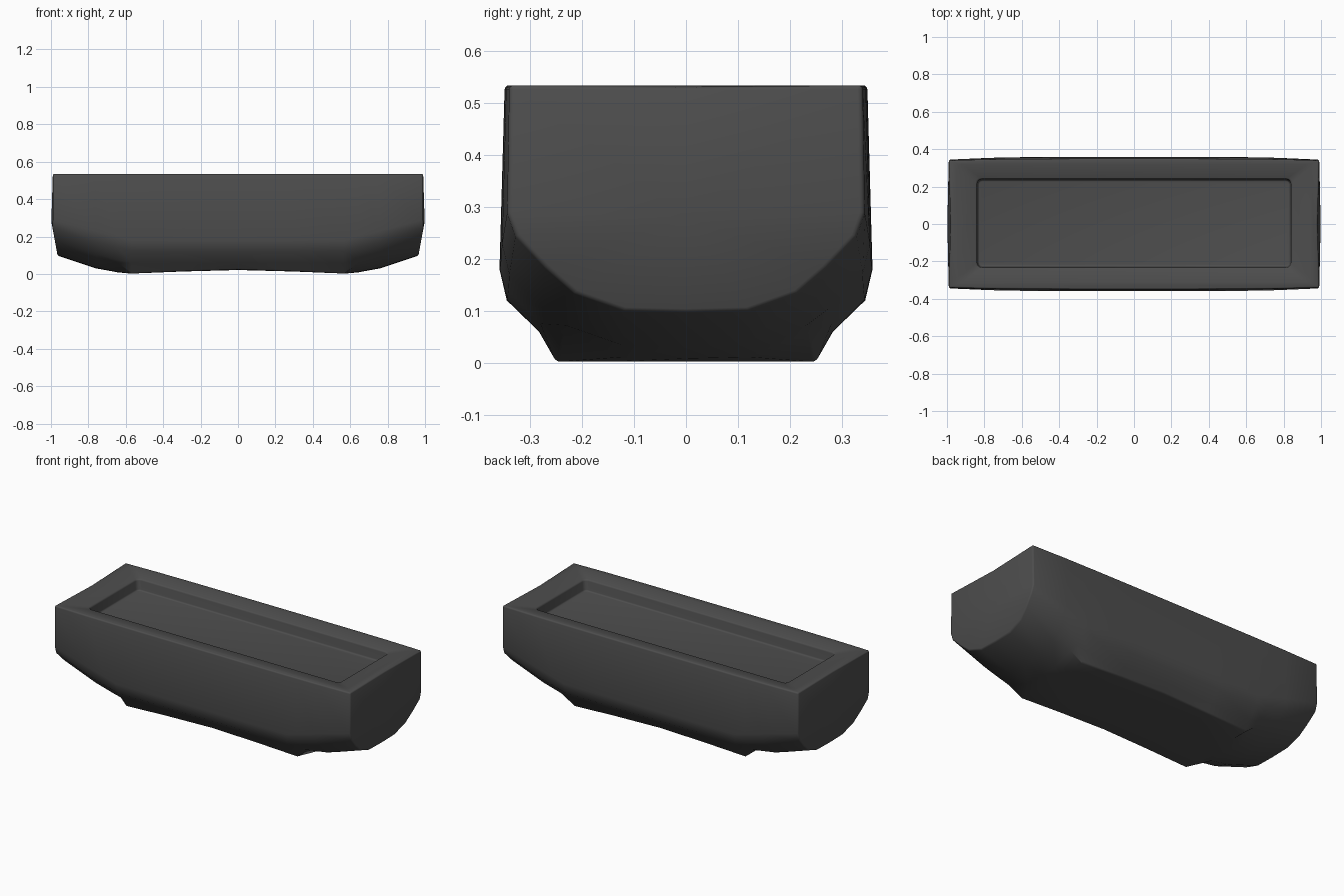
import bpy, bmesh, math

cube = bpy.data.objects.get("Cube")
if cube:
    bpy.data.objects.remove(cube, do_unlink=True)

stone = bpy.data.materials.new("dark grey stone")
stone.use_nodes = True
stone.diffuse_color = (0.075, 0.075, 0.075, 1)
bsdf = stone.node_tree.nodes["Principled BSDF"]
bsdf.inputs["Base Color"].default_value = stone.diffuse_color
bsdf.inputs["Roughness"].default_value = 0.9

TOP = 0.534


def add_object(name, bm):
    bmesh.ops.recalc_face_normals(bm, faces=bm.faces)
    mesh = bpy.data.meshes.new(name)
    bm.to_mesh(mesh)
    bm.free()
    mesh.materials.append(stone)
    obj = bpy.data.objects.new(name, mesh)
    bpy.context.collection.objects.link(obj)
    return obj


# Half cross-sections: x, then (y, z) from the underside centre up to the rim
stations = [
    (0.00, [(0, .021), (.15, .021), (.250, .023), (.283, .060), (.345, .120), (.359, .18), (.349, TOP)]),
    (0.30, [(0, .013), (.15, .013), (.250, .014), (.283, .060), (.345, .120), (.359, .18), (.349, TOP)]),
    (0.57, [(0, .002), (.15, .002), (.250, .002), (.282, .060), (.344, .122), (.358, .18), (.348, TOP)]),
    (0.64, [(0, .008), (.12, .011), (.235, .058), (.280, .075), (.342, .140), (.356, .20), (.347, TOP)]),
    (0.76, [(0, .030), (.12, .033), (.232, .072), (.276, .105), (.340, .170), (.354, .23), (.346, TOP)]),
    (0.97, [(0, .098), (.12, .101), (.215, .135), (.272, .185), (.328, .245), (.344, .29), (.340, TOP)]),
]


# End faces bulge out at mid height and dip in at the middle of the rim
def end_x(z):
    if z < 0.29:
        return 0.965 + 0.034 * (z - 0.1) / 0.19
    return 0.990


# Trough body: loft through the sections
bm = bmesh.new()
full = [(-1, s) for s in reversed(stations[1:])] + [(1, s) for s in stations]
rings = []
for sign, (x, half) in full:
    section = [(-y, z) for y, z in reversed(half[1:])] + half
    last = x == stations[-1][0]
    rings.append([bm.verts.new((sign * (end_x(z) if last else x), y, z))
                  for y, z in section])
count = len(rings[0])
for a, b in zip(rings, rings[1:]):
    for i in range(count - 1):
        bm.faces.new((a[i], a[i + 1], b[i + 1], b[i]))

# End faces: fan around a central bulge, with a dipped rim
rims = []
for ring, sign in ((rings[0], -1), (rings[-1], 1)):
    hub = bm.verts.new((sign * 0.998, 0, 0.28))
    rim = bm.verts.new((sign * 0.980, 0, TOP - 0.003))
    rims.append(rim)
    loop = ring + [rim]
    for i, v in enumerate(loop):
        bm.faces.new((hub, v, loop[(i + 1) % len(loop)]))

# Top face, later cut by the recess
bm.faces.new([r[0] for r in rings] + [rims[1]]
             + [r[-1] for r in reversed(rings)] + [rims[0]])
body = add_object("trough_body", bm)


# Recess cutter: stacked rounded rectangles, flaring into a sloped rim
def rounded_rectangle(bm, half_x, half_y, radius, z):
    verts = []
    for k, (sx, sy) in enumerate(((1, 1), (-1, 1), (-1, -1), (1, -1))):
        for step in range(4):
            angle = math.radians(90 * k + 30 * step)
            verts.append(bm.verts.new((
                sx * (half_x - radius) + radius * math.cos(angle),
                sy * (half_y - radius) + radius * math.sin(angle) + 0.004, z)))
    return verts


bm = bmesh.new()
levels = [rounded_rectangle(bm, *level) for level in (
    (0.834, 0.231, 0.022, TOP - 0.083),
    (0.840, 0.237, 0.025, TOP - 0.018),
    (0.960, 0.325, 0.025, TOP + 0.002),
    (0.960, 0.325, 0.025, TOP + 0.050))]
for a, b in zip(levels, levels[1:]):
    for i in range(len(a)):
        j = (i + 1) % len(a)
        bm.faces.new((a[i], a[j], b[j], b[i]))
bm.faces.new(levels[0])
bm.faces.new(levels[-1])
cutter = add_object("recess_cutter", bm)
cutter.hide_render = True

cut = body.modifiers.new("recess", 'BOOLEAN')
cut.operation = 'DIFFERENCE'
cut.object = cutter
cut.solver = 'EXACT'

# Softly worn edges
soft = body.modifiers.new("worn edges", 'BEVEL')
soft.width = 0.008
soft.segments = 3
soft.limit_method = 'ANGLE'
soft.angle_limit = math.radians(40)

bpy.ops.object.select_all(action='DESELECT')
body.select_set(True)
bpy.context.view_layer.objects.active = body
for modifier in list(body.modifiers):
    bpy.ops.object.modifier_apply(modifier=modifier.name)
bpy.data.objects.remove(cutter, do_unlink=True)
bpy.ops.object.shade_smooth_by_angle(angle=math.radians(40))
